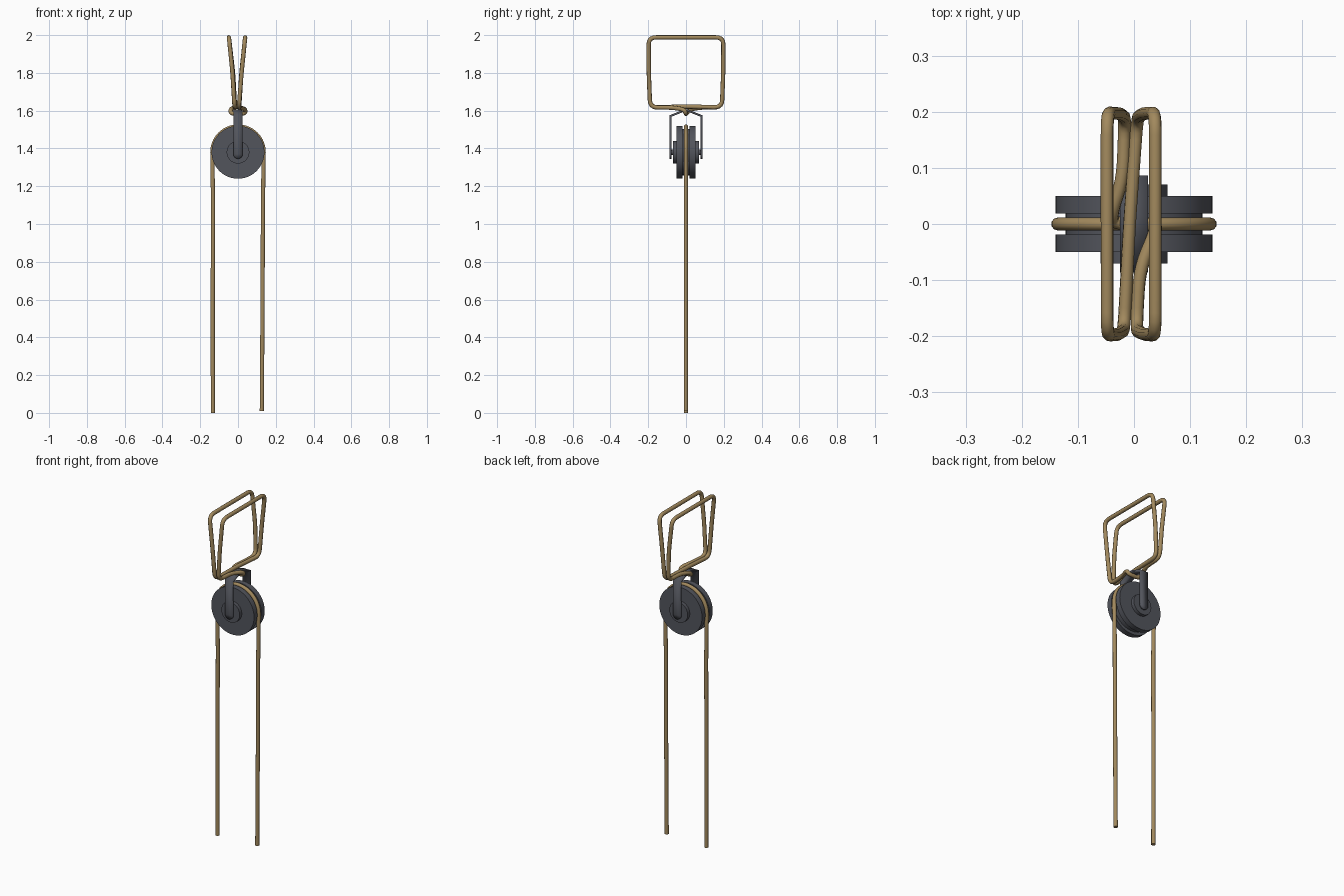
import bpy, bmesh, math
from mathutils import Vector, Matrix

if "Cube" in bpy.data.objects:
    bpy.data.objects.remove(bpy.data.objects["Cube"])


def material(name, rgb):
    m = bpy.data.materials.new(name)
    m.diffuse_color = (*rgb, 1)
    m.use_nodes = True
    m.node_tree.nodes["Principled BSDF"].inputs["Base Color"].default_value = m.diffuse_color
    return m


METAL = material("dark_metal", (0.085, 0.09, 0.108))
ROPE = material("tan_rope", (0.36, 0.25, 0.11))
R = 0.0115       # rope radius
AXLE_Z = 1.38


def finish(ob, mat, angle=35):
    ob.data.materials.append(mat)
    bpy.ops.object.select_all(action='DESELECT')
    ob.select_set(True)
    bpy.context.view_layer.objects.active = ob
    bpy.ops.object.shade_smooth_by_angle(angle=math.radians(angle))


def mesh_object(name, bm):
    bmesh.ops.recalc_face_normals(bm, faces=bm.faces)
    me = bpy.data.meshes.new(name)
    bm.to_mesh(me)
    bm.free()
    ob = bpy.data.objects.new(name, me)
    bpy.context.collection.objects.link(ob)
    return ob


def lathe_y(name, profile, steps=48):
    """Revolve (radius, y) points around the axle."""
    bm = bmesh.new()
    vs = [bm.verts.new((r, y, 0)) for r, y in profile]
    es = [bm.edges.new(p) for p in zip(vs, vs[1:])]
    bmesh.ops.spin(bm, geom=vs + es, cent=(0, 0, 0), axis=(0, 1, 0),
                   angle=2 * math.pi, steps=steps)
    bmesh.ops.remove_doubles(bm, verts=bm.verts, dist=1e-5)
    bmesh.ops.translate(bm, verts=bm.verts, vec=(0, 0, AXLE_Z))
    ob = mesh_object(name, bm)
    finish(ob, METAL)
    return ob


def round_corners(points, radius, n=5):
    """Closed polyline with each corner replaced by a small arc."""
    pts = [Vector(p) for p in points]
    out = []
    for i, p in enumerate(pts):
        a, b = pts[i - 1] - p, pts[(i + 1) % len(pts)] - p
        p0 = p + a.normalized() * min(radius, a.length * 0.45)
        p2 = p + b.normalized() * min(radius, b.length * 0.45)
        for k in range(n + 1):
            t = k / n
            out.append(p0 * (1 - t) ** 2 + p * 2 * t * (1 - t) + p2 * t * t)
    return out


def rope(name, pts, closed):
    cu = bpy.data.curves.new(name, 'CURVE')
    cu.dimensions = '3D'
    cu.bevel_depth = R
    cu.bevel_resolution = 3
    cu.use_fill_caps = True
    sp = cu.splines.new('POLY')
    sp.points.add(len(pts) - 1)
    for q, p in zip(sp.points, pts):
        q.co = (*p, 1)
    sp.use_cyclic_u = closed
    ob = bpy.data.objects.new(name, cu)
    bpy.context.collection.objects.link(ob)
    bpy.ops.object.select_all(action='DESELECT')
    ob.select_set(True)
    bpy.context.view_layer.objects.active = ob
    bpy.ops.object.convert(target='MESH')
    finish(bpy.context.object, ROPE, 50)


# Grooved wheel with hub, and axle
half = [(0, 0.07), (0.06, 0.07), (0.06, 0.05), (0.14, 0.05), (0.14, 0.019), (0.122, 0.019)]
lathe_y("pulley_wheel", half + [(r, -y) for r, y in reversed(half)])
lathe_y("axle", [(0, 0.08), (0.015, 0.08), (0.015, -0.08), (0, -0.08)], 20)

# Bent strap bracket: stations of (y, z, half width), rounded at the lower ends
W = 0.025
stations = [(0.081, 1.37 + W * math.sin(a), W * math.cos(a))
            for a in [math.radians(d) for d in (-86, -70, -52, -35, -17, 0)]]
stations += [(0.081, 1.572, W), (0.012, 1.6, W)]
stations += [(-y, z, w) for y, z, w in reversed(stations)]
bm = bmesh.new()
rows = [(bm.verts.new((-w, y, z)), bm.verts.new((w, y, z))) for y, z, w in stations]
for (a, b), (c, d) in zip(rows, rows[1:]):
    bm.faces.new((a, b, d, c))
bracket = mesh_object("strap_bracket", bm)
sol = bracket.modifiers.new("thickness", 'SOLIDIFY')
sol.thickness = 0.011
sol.offset = 0
sol.use_even_offset = True
finish(bracket, METAL, 30)

# Hanging rope over the wheel
arc = [(-0.136 * math.cos(math.pi * k / 32), 0, AXLE_Z + 0.136 * math.sin(math.pi * k / 32))
       for k in range(33)]
rope("hanging_rope",
     [(-0.133, 0, 0), (-0.134, 0, 0.6), (-0.132, 0, 1.1)] + arc +
     [(0.132, 0, 1.1), (0.13, 0, 0.6), (0.126, 0, 0.01)], False)

# One endless rope making both square loops and passing under the bracket top
path = [(0.038, -0.198, 1.988), (0.038, 0.198, 1.988), (0.018, 0.197, 1.8),
        (0.006, 0.19, 1.617), (-0.008, 0, 1.622), (-0.018, -0.19, 1.617),
        (-0.029, -0.197, 1.8), (-0.048, -0.198, 1.988), (-0.048, 0.198, 1.988),
        (-0.026, 0.197, 1.8), (-0.016, 0.19, 1.617), (-0.02, 0.08, 1.617),
        (-0.04, 0.02, 1.607), (-0.037, 0, 1.583), (0.037, 0, 1.583),
        (0.04, -0.01, 1.607), (0.01, -0.08, 1.617), (0.004, -0.19, 1.617),
        (0.019, -0.197, 1.8)]
rope("square_loops", round_corners(path, 0.04), True)
